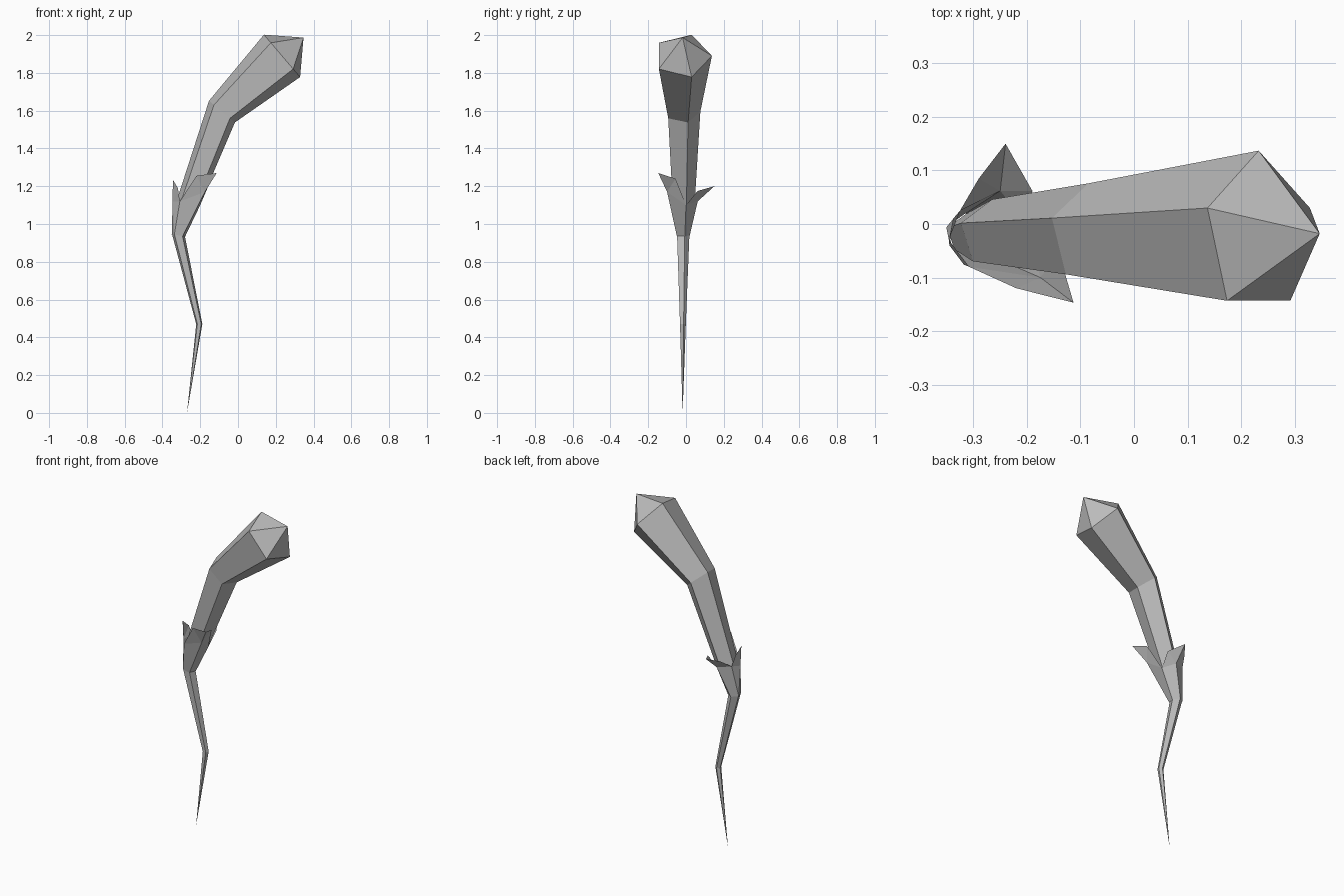
import bpy, bmesh
from math import sin, cos, radians
from mathutils import Vector

cube = bpy.data.objects.get("Cube")
if cube:
    bpy.data.objects.remove(cube, do_unlink=True)

grey = bpy.data.materials.new("plain grey")
grey.use_nodes = True
colour = (0.5, 0.5, 0.5, 1)
grey.diffuse_color = colour
grey.node_tree.nodes["Principled BSDF"].inputs["Base Color"].default_value = colour

SIDES = 5
AXIS_Y = -0.018


def ring_points(x, z, radius, tilt):
    """Regular pentagon, leaning towards +x by the tilt in degrees."""
    across = Vector((-cos(radians(tilt)), 0, sin(radians(tilt))))
    side = Vector((0, 1, 0))
    centre = Vector((x, AXIS_Y, z))
    angles = [radians(18 + 360 * i / SIDES) for i in range(SIDES)]
    return [centre + radius * (cos(a) * across + sin(a) * side) for a in angles]


def finish(name, bm):
    bmesh.ops.recalc_face_normals(bm, faces=bm.faces)
    mesh = bpy.data.meshes.new(name)
    bm.to_mesh(mesh)
    bm.free()
    mesh.materials.append(grey)
    obj = bpy.data.objects.new(name, mesh)
    bpy.context.collection.objects.link(obj)
    return obj


def build_stem():
    # pointed tail, bent stem and swollen head with a pointed cap
    bm = bmesh.new()
    sections = [(-0.205, 0.47, 0.017, 0), (-0.315, 0.94, 0.036, 8),
                (-0.265, 1.11, 0.064, 17), (-0.085, 1.595, 0.094, 40),
                (0.233, 1.89, 0.155, 49.5)]
    rings = [[bm.verts.new(p) for p in ring_points(*s)] for s in sections]
    tail = bm.verts.new((-0.27, AXIS_Y, 0))
    apex = bm.verts.new((0.347, AXIS_Y, 1.987))
    for i in range(SIDES):
        j = (i + 1) % SIDES
        for low, high in zip(rings, rings[1:]):
            bm.faces.new((low[i], low[j], high[j], high[i]))
        bm.faces.new((tail, rings[0][j], rings[0][i]))
        bm.faces.new((apex, rings[-1][i], rings[-1][j]))
    return finish("stem", bm)


def build_leaf(name, base, notch_a, rib, notch_b, shoulder_a, shoulder_b, tip):
    """Folded leaf with a central rib, growing from the collar of the stem."""
    bm = bmesh.new()
    foot = [bm.verts.new(p) for p in base]
    na, m, nb, sa, sb, t = [bm.verts.new(p) for p in
                            (notch_a, rib, notch_b, shoulder_a, shoulder_b, tip)]
    middle = foot[len(foot) // 2]
    if len(foot) == 3:
        bm.faces.new((foot[0], middle, m, na))
        bm.faces.new((middle, foot[2], nb, m))
    else:
        bm.faces.new((foot[0], m, na))
        bm.faces.new((foot[0], foot[1], m))
        bm.faces.new((foot[1], nb, m))
    for face in ((na, m, sa), (sa, m, t), (m, nb, sb), (m, sb, t)):
        bm.faces.new(face)
    return finish(name, bm)


build_stem()

# three leaves around the stem, meeting at shared notches
a, b, c, d, e = ring_points(-0.315, 0.94, 0.038, 8)
notch_left = (-0.308, -0.08, 1.12)
notch_right = (-0.20, 0.0, 1.10)
notch_back = (-0.325, 0.025, 1.13)

build_leaf("front_leaf", (e, d, c), notch_left, (-0.175, -0.1, 1.17), notch_right,
           (-0.22, -0.12, 1.255), (-0.14, -0.055, 1.24), (-0.113, -0.147, 1.27))
build_leaf("back_leaf", (c, b, a), notch_right, (-0.25, 0.062, 1.12), notch_back,
           (-0.19, 0.062, 1.175), (-0.29, 0.085, 1.175), (-0.24, 0.15, 1.20))
build_leaf("right_leaf", (a, e), notch_back, (-0.346, -0.03, 1.12), notch_left,
           (-0.338, 0.01, 1.19), (-0.318, -0.076, 1.19), (-0.345, -0.04, 1.235))
